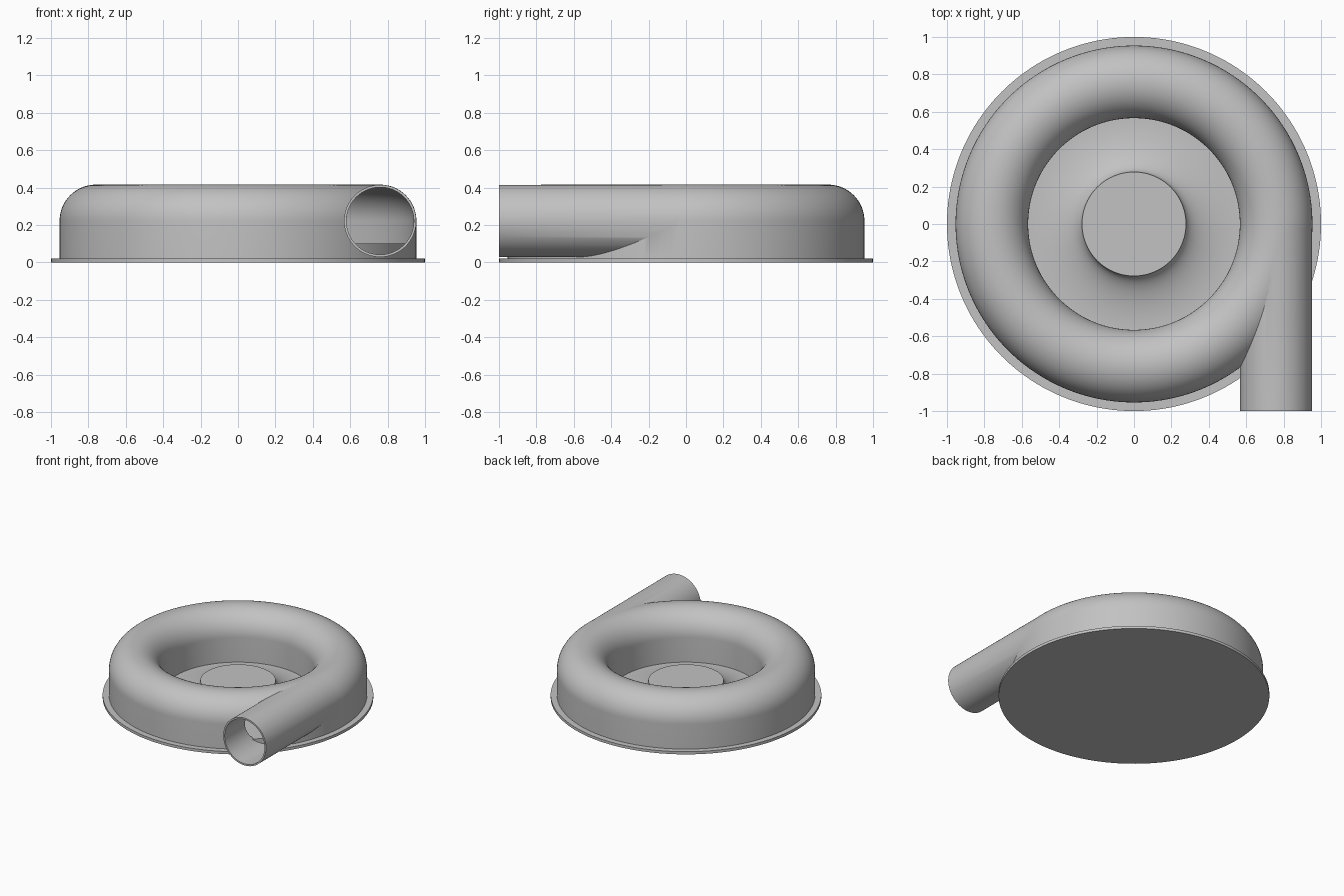
import bpy, bmesh
from math import sin, cos, pi
from mathutils import Matrix

cube = bpy.data.objects.get("Cube")
if cube:
    bpy.data.objects.remove(cube, do_unlink=True)

SEGMENTS = 160
TUBE_X, TUBE_Z = 0.76, 0.222      # centre of the scroll tube
OUTER, BORE = 0.193, 0.18         # tube radii
PLATE_TOP = 0.022

metal = bpy.data.materials.new("grey metal")
metal.use_nodes = True
grey = (0.54, 0.54, 0.54, 1)
metal.diffuse_color = grey
metal.node_tree.nodes["Principled BSDF"].inputs["Base Color"].default_value = grey


def finish(name, bm):
    bmesh.ops.remove_doubles(bm, verts=bm.verts, dist=1e-5)
    bmesh.ops.recalc_face_normals(bm, faces=bm.faces)
    mesh = bpy.data.meshes.new(name)
    bm.to_mesh(mesh)
    bm.free()
    mesh.materials.append(metal)
    ob = bpy.data.objects.new(name, mesh)
    bpy.context.collection.objects.link(ob)
    return ob


def lathe(name, profile, closed=True):
    """Revolve (radius, height) points about z."""
    bm = bmesh.new()
    rings = []
    for i in range(SEGMENTS):
        a = 2 * pi * i / SEGMENTS
        rings.append([bm.verts.new((r * cos(a), r * sin(a), z)) for r, z in profile])
    n = len(profile)
    for i in range(SEGMENTS):
        a, b = rings[i], rings[(i + 1) % SEGMENTS]
        for j in range(n if closed else n - 1):
            k = (j + 1) % n
            quad = [a[j], b[j], b[k], a[k]]
            if profile[j][0] == 0:
                quad.pop(1)
            elif profile[k][0] == 0:
                quad.pop(2)
            bm.faces.new(quad)
    return finish(name, bm)


def pipe(name, radius, y0, y1):
    bm = bmesh.new()
    place = Matrix.Translation((TUBE_X, (y0 + y1) / 2, TUBE_Z)) @ Matrix.Rotation(pi / 2, 4, 'X')
    bmesh.ops.create_cone(bm, cap_ends=True, segments=96, radius1=radius,
                          radius2=radius, depth=y1 - y0, matrix=place)
    return finish(name, bm)


def arch(radius, floor):
    """Half-round top with straight sides going down to the floor."""
    arc = [(TUBE_X + radius * cos(pi * i / 40), TUBE_Z + radius * sin(pi * i / 40))
           for i in range(41)]
    return [(TUBE_X + radius, floor)] + arc + [(TUBE_X - radius, floor)]


def combine(target, tool, operation):
    mod = target.modifiers.new(operation, 'BOOLEAN')
    mod.object, mod.operation, mod.solver = tool, operation, 'EXACT'
    deps = bpy.context.evaluated_depsgraph_get()
    deps.update()
    mesh = bpy.data.meshes.new_from_object(target.evaluated_get(deps))
    target.modifiers.clear()
    target.data = mesh
    bpy.data.objects.remove(tool, do_unlink=True)


# Hollow scroll with a tangential outlet pipe
scroll = lathe("scroll_housing", arch(OUTER + 0.001, PLATE_TOP - 0.005))
combine(scroll, pipe("outlet", OUTER, -1.0, -0.03), 'UNION')
combine(scroll, lathe("scroll_cavity", arch(BORE, 0.09)), 'DIFFERENCE')
combine(scroll, pipe("outlet_bore", BORE, -1.1, -0.03), 'DIFFERENCE')

# Raised floor inside the scroll
floor = lathe("scroll_floor", [(0.57, 0.01), (0.952, 0.01), (0.952, 0.1), (0.57, 0.1)])

# Round back plate
plate = lathe("back_plate", [(0, 0), (1, 0), (1, PLATE_TOP), (0, PLATE_TOP)], closed=False)

# Flared hub with a flat top
flare = [(0.565 - 0.287 * sin(pi / 2 * i / 24), PLATE_TOP + 0.116 * (1 - cos(pi / 2 * i / 24)))
         for i in range(25)]
hub = lathe("hub", [(0, 0.01), (0.565, 0.01)] + flare + [(0, flare[-1][1])], closed=False)

# Smooth curved faces, keep edges crisp
for ob in bpy.context.selected_objects:
    ob.select_set(False)
for ob in (scroll, floor, plate, hub):
    ob.select_set(True)
bpy.context.view_layer.objects.active = scroll
bpy.ops.object.shade_smooth_by_angle(angle=pi / 6)
